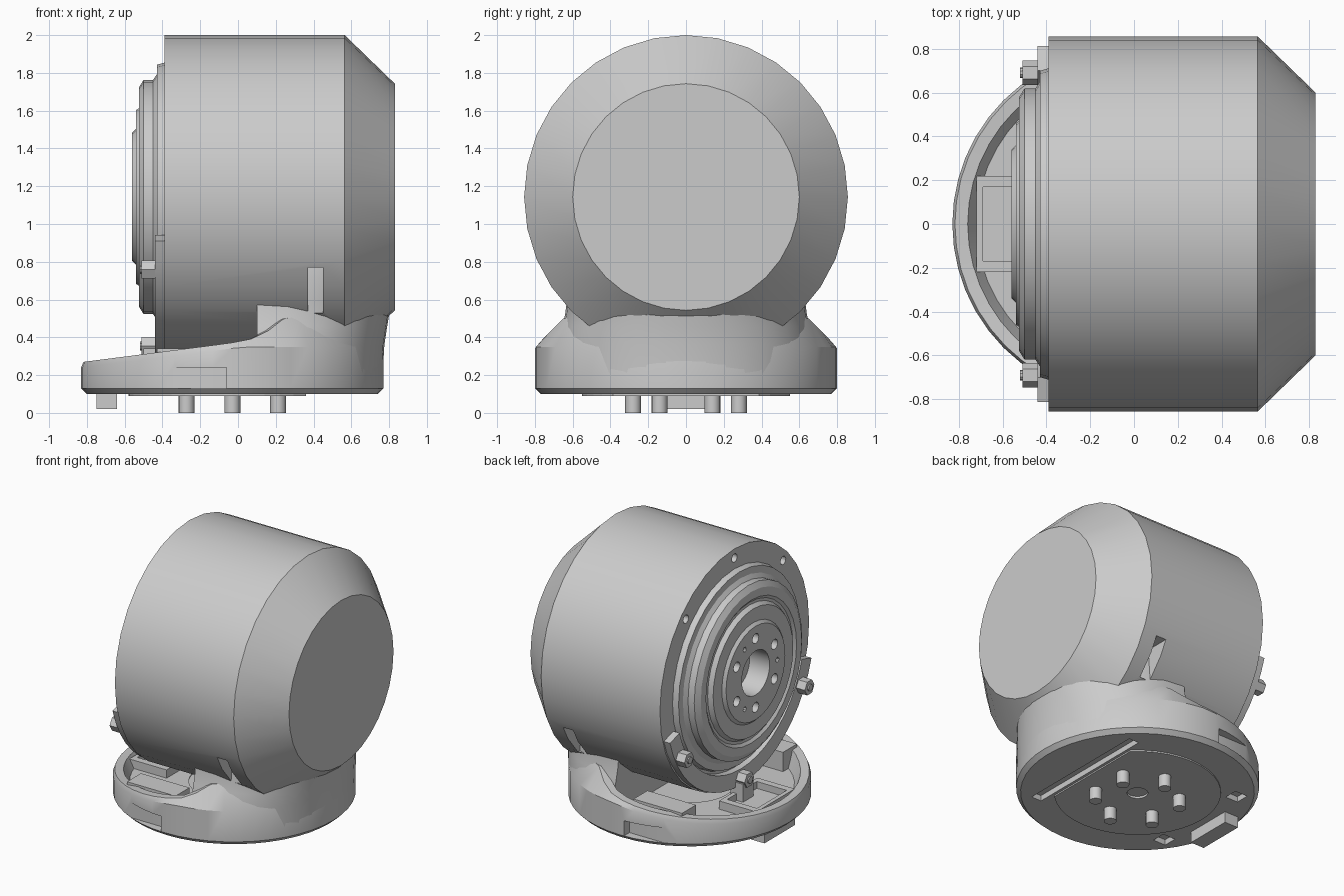
import bpy, bmesh, math
from mathutils import Matrix, Vector

if "Cube" in bpy.data.objects:
    bpy.data.objects.remove(bpy.data.objects["Cube"])

grey = bpy.data.materials.new("light_grey")
grey.use_nodes = True
grey.diffuse_color = (0.6, 0.6, 0.6, 1)
grey.node_tree.nodes["Principled BSDF"].inputs["Base Color"].default_value = (0.6, 0.6, 0.6, 1)

AXIS_Z = 1.143      # height of the drum axis
BASE_X = -0.03      # centre of the round base


def finish(name, bm):
    bmesh.ops.recalc_face_normals(bm, faces=bm.faces)
    mesh = bpy.data.meshes.new(name)
    bm.to_mesh(mesh)
    bm.free()
    mesh.materials.append(grey)
    ob = bpy.data.objects.new(name, mesh)
    bpy.context.collection.objects.link(ob)
    return ob


def activate(ob):
    bpy.ops.object.select_all(action='DESELECT')
    ob.select_set(True)
    bpy.context.view_layer.objects.active = ob


def smooth(ob, angle=30):
    activate(ob)
    bpy.ops.object.shade_smooth_by_angle(angle=math.radians(angle))


def box(name, x, y, z):
    bm = bmesh.new()
    size = Matrix.Diagonal((x[1] - x[0], y[1] - y[0], z[1] - z[0], 1))
    mid = Matrix.Translation((sum(x) / 2, sum(y) / 2, sum(z) / 2))
    bmesh.ops.create_cube(bm, size=1, matrix=mid @ size)
    return finish(name, bm)


def rod(name, centre, r, length, axis='Z', sides=16):
    bm = bmesh.new()
    turn = Matrix.Rotation(math.pi / 2, 4, 'Y') if axis == 'X' else Matrix()
    bmesh.ops.create_cone(bm, cap_ends=True, segments=sides, radius1=r, radius2=r,
                          depth=length, matrix=Matrix.Translation(centre) @ turn)
    return finish(name, bm)


def loft(name, rings, loop=False):
    """Skin closed rings of points; cap both ends unless the rings form a loop."""
    bm = bmesh.new()
    rows = [[bm.verts.new(p) for p in ring] for ring in rings]
    n = len(rows[0])
    pairs = list(zip(rows, rows[1:])) + ([(rows[-1], rows[0])] if loop else [])
    for a, b in pairs:
        for i in range(n):
            bm.faces.new((a[i], a[(i + 1) % n], b[(i + 1) % n], b[i]))
    if not loop:
        bm.faces.new(rows[0])
        bm.faces.new(rows[-1])
    return finish(name, bm)


def on_axis(x, r, deg):
    a = math.radians(deg)
    return Vector((x, r * math.cos(a), AXIS_Z + r * math.sin(a)))


def turned(name, profile, sides=32, loop=False):
    """Profile of (x, radius) turned about the drum axis."""
    return loft(name, [[on_axis(x, r, 360 * i / sides) for i in range(sides)]
                       for x, r in profile], loop)


def cut(ob, cutters):
    for c in cutters:
        activate(ob)
        m = ob.modifiers.new("cut", 'BOOLEAN')
        m.operation, m.object, m.solver = 'DIFFERENCE', c, 'EXACT'
        bpy.ops.object.modifier_apply(modifier=m.name)
        bpy.data.objects.remove(c)


# Drum with a conical nose; screw holes and side windows cut in
drum = turned("drum", [(-0.39, 0.857), (0.565, 0.857), (0.83, 0.6)])
cutters = [rod("cutter", on_axis(-0.39, 0.79, d), 0.03, 0.1, 'X') for d in (45, 90, 135)]
for s in (-1, 1):
    cutters.append(box("cutter", (0.37, 0.45), sorted((s * 0.55, s * 0.9)), (0.53, 0.77)))
cut(drum, cutters)
smooth(drum)

# Stepped output flange with a centre bore and a bolt circle
flange = turned("output_flange", [
    (-0.36, 0.16), (-0.36, 0.72), (-0.43, 0.7), (-0.43, 0.65), (-0.45, 0.62),
    (-0.5, 0.62), (-0.525, 0.58), (-0.525, 0.52), (-0.51, 0.5), (-0.51, 0.48),
    (-0.54, 0.46), (-0.54, 0.36), (-0.56, 0.34), (-0.56, 0.16)], loop=True)
cut(flange, [rod("cutter", on_axis(-0.56, 0.25, 30 + 60 * k), 0.036, 0.12, 'X') for k in range(6)]
    + [rod("cutter", on_axis(-0.56, 0.25, 60 + 120 * k), 0.018, 0.06, 'X', 10) for k in range(3)])
smooth(flange)
turned("bore_floor", [(-0.4, 0.18), (-0.37, 0.18)], 24)

# Clamp arc round the lower rim with three hex bolts
arc = [196 + 148 * i / 20 for i in range(21)]
clamp = loft("clamp_arc", [[on_axis(x, r, d) for x, r in
             ((-0.385, 0.845), (-0.44, 0.845), (-0.44, 0.73), (-0.385, 0.73))] for d in arc])
smooth(clamp)
for side, d in (("left", 331), ("right", 209), ("lower", 270)):
    rod("clamp_bolt_" + side, on_axis(-0.47, 0.79, d), 0.055, 0.08, 'X', 6)
    rod("bolt_tip_" + side, on_axis(-0.51, 0.79, d), 0.025, 0.02, 'X', 10)


# Base tub: its wall rises from the open side toward the housing
def wall_top(x):
    steps = [(-0.83, 0.27), (-0.04, 0.37), (0.12, 0.4), (0.28, 0.5), (0.45, 0.52), (2, 0.52)]
    for (x0, z0), (x1, z1) in zip(steps, steps[1:]):
        if x <= x1:
            return z0 + (z1 - z0) * max(0, x - x0) / (x1 - x0)


def tub_section(a):
    c, s = math.cos(a), math.sin(a)
    top = wall_top(BASE_X + 0.8 * c)
    taper = max(0, top - 0.35) / 0.17
    out = 0.8 - 0.09 * taper * abs(s) - 0.01 * taper
    pts = [(0.3, 0.1), (0.77, 0.1), (0.8, 0.13), (0.8, min(0.35, top - 0.03)),
           (out - 0.012, top), (out - 0.07, top), (0.69, 0.2), (0.3, 0.2)]
    return [(BASE_X + r * c, r * s, z) for r, z in pts]


tub = loft("base_tub", [tub_section(2 * math.pi * i / 48) for i in range(48)], loop=True)
cutters = [box("cutter", (0.38, 0.46), (-0.5, 0.5), (0.05, 0.14))]
for s in (-1, 1):
    cutters.append(box("cutter", (-0.36, -0.06), sorted((s * 0.735, s * 0.9)), (0.13, 0.24)))
    cutters.append(box("cutter", (-0.62, -0.52), sorted((s * 0.32, s * 0.42)), (0.05, 0.14)))
cut(tub, cutters)
smooth(tub)
rod("tub_floor", (BASE_X, 0, 0.15), 0.32, 0.09, sides=32)


# Neck blending the base into the nose of the drum
def neck_ring(z, reach, half):
    pts = [(0.1, half)]
    for i in range(21):
        a = math.pi / 2 - math.pi * i / 20
        pts.append((0.12 + (reach - 0.12) * math.cos(a) ** 0.85 if 0 < i < 20 else 0.12,
                    half * math.sin(a)))
    pts.append((0.1, -half))
    return [(x, y, z) for x, y in pts]


neck = loft("neck", [neck_ring(*v) for v in (
    (0.19, 0.765, 0.69), (0.36, 0.775, 0.68), (0.46, 0.79, 0.655), (0.52, 0.8, 0.64),
    (0.6, 0.815, 0.63), (0.72, 0.828, 0.62), (0.78, 0.8, 0.6))])
smooth(neck, 40)

# Raised connector frame in the open side of the tub
frame = box("connector_frame", (-0.72, -0.42), (-0.22, 0.22), (0.19, 0.26))
cut(frame, [box("cutter", (-0.69, -0.45), (-0.17, 0.17), (0.21, 0.3))])
box("clamp_foot", (-0.5, -0.4), (-0.06, 0.06), (0.19, 0.34))

# Underside: thin mounting plate, six pegs, locating tab
plate = rod("mounting_plate", (BASE_X, 0, 0.098), 0.55, 0.016, sides=40)
cut(plate, [box("cutter", (0.36, 0.9), (-1, 1), (0, 0.2)),
            rod("cutter", (BASE_X, 0, 0.1), 0.07, 0.1)])
for k in range(6):
    a = math.radians(30 + 60 * k)
    peg = rod("peg_%d" % (k + 1), (BASE_X + 0.28 * math.cos(a), 0.28 * math.sin(a), 0.055), 0.042, 0.11)
    smooth(peg)
box("locating_tab", (-0.75, -0.64), (-0.18, 0.17), (0.02, 0.11))
# Bracing ribs between the tub wall and the drum
for s in (-1, 1):
    box("rib", (-0.43, -0.04), sorted((s * 0.5, s * 0.66)), (0.19, 0.34))

# Rest the lowest peg exactly on the ground
bpy.context.view_layer.update()
